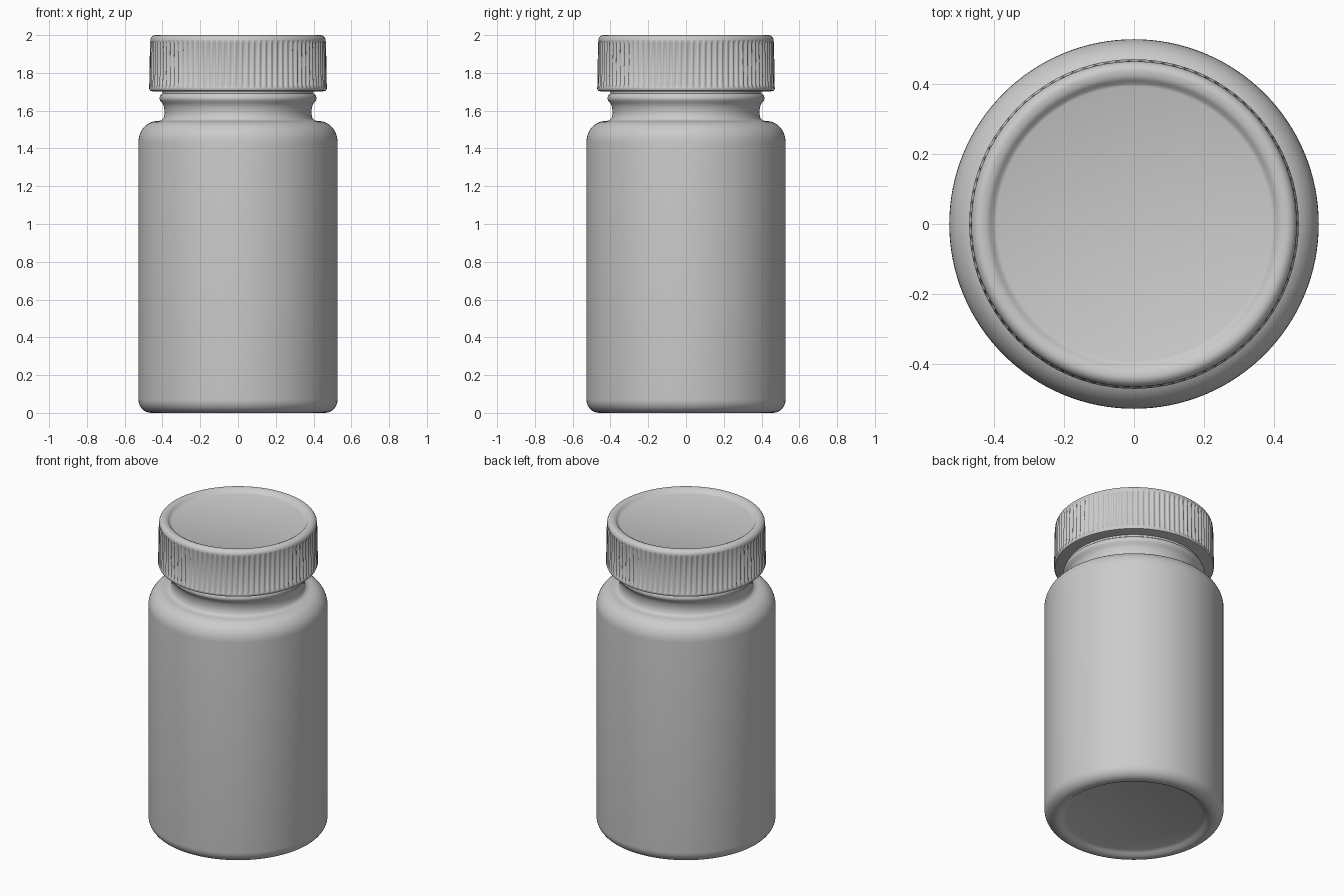
import bpy, bmesh, math

if "Cube" in bpy.data.objects:
    bpy.data.objects.remove(bpy.data.objects["Cube"])


def lathe(name, profile, segments, ribs=0, depth=0.0, angle=40):
    """Revolve (radius, z, rib weight) points; radius 0 ends become a closed pole."""
    bm = bmesh.new()
    rings = []
    for r, z, w in profile:
        if r == 0:
            rings.append([bm.verts.new((0, 0, z))] * segments)
            continue
        ring = []
        for i in range(segments):
            a = 2 * math.pi * i / segments
            rr = r - w * depth * (0.5 - 0.5 * math.cos(ribs * a))
            ring.append(bm.verts.new((rr * math.cos(a), rr * math.sin(a), z)))
        rings.append(ring)
    for lo, hi in zip(rings, rings[1:]):
        for i in range(segments):
            j = (i + 1) % segments
            quad = list(dict.fromkeys((lo[i], lo[j], hi[j], hi[i])))
            bm.faces.new(quad)
    bmesh.ops.recalc_face_normals(bm, faces=bm.faces)
    mesh = bpy.data.meshes.new(name)
    bm.to_mesh(mesh)
    bm.free()
    obj = bpy.data.objects.new(name, mesh)
    bpy.context.collection.objects.link(obj)
    bpy.ops.object.select_all(action='DESELECT')
    obj.select_set(True)
    bpy.context.view_layer.objects.active = obj
    bpy.ops.object.shade_smooth_by_angle(angle=math.radians(angle))
    return obj


def arc(cr, cz, rr, rz, a0, a1, steps=8):
    """Elliptical corner in the profile plane, angles in degrees."""
    pts = []
    for i in range(steps + 1):
        a = math.radians(a0 + (a1 - a0) * i / steps)
        pts.append((cr + rr * math.cos(a), cz + rz * math.sin(a), 0))
    return pts


# Bottle: recessed base, rounded foot, straight wall, shoulder, neck and neck bead
bottle = [(0, 0.025, 0), (0.40, 0.025, 0), (0.425, 0.015, 0), (0.44, 0.002, 0)]
bottle += arc(0.460, 0.07, 0.067, 0.07, -90, 0)
bottle += arc(0.427, 1.435, 0.100, 0.11, 0, 90, 10)
bottle += [(0.405, 1.548, 0), (0.394, 1.56, 0), (0.388, 1.59, 0), (0.392, 1.62, 0),
           (0.400, 1.64, 0), (0.412, 1.652, 0), (0.416, 1.665, 0), (0.412, 1.68, 0),
           (0.400, 1.69, 0), (0.400, 1.72, 0), (0, 1.72, 0)]
lathe("bottle_body", bottle, 128)

# Cap: flat underside, plain lower band, ribbed wall, rounded rim, recessed top
cap = [(0, 1.702, 0), (0.45, 1.702, 0), (0.466, 1.706, 0), (0.470, 1.715, 0),
       (0.470, 1.722, 0), (0.470, 1.735, 1), (0.466, 1.955, 1), (0.464, 1.970, 0)]
cap += arc(0.436, 1.970, 0.028, 0.030, 12, 90, 6)
cap += [(0.422, 1.998, 0), (0.410, 1.992, 0), (0.402, 1.980, 0), (0.392, 1.976, 0), (0, 1.976, 0)]
lathe("screw_cap", cap, 90 * 6, ribs=90, depth=0.012, angle=50)
